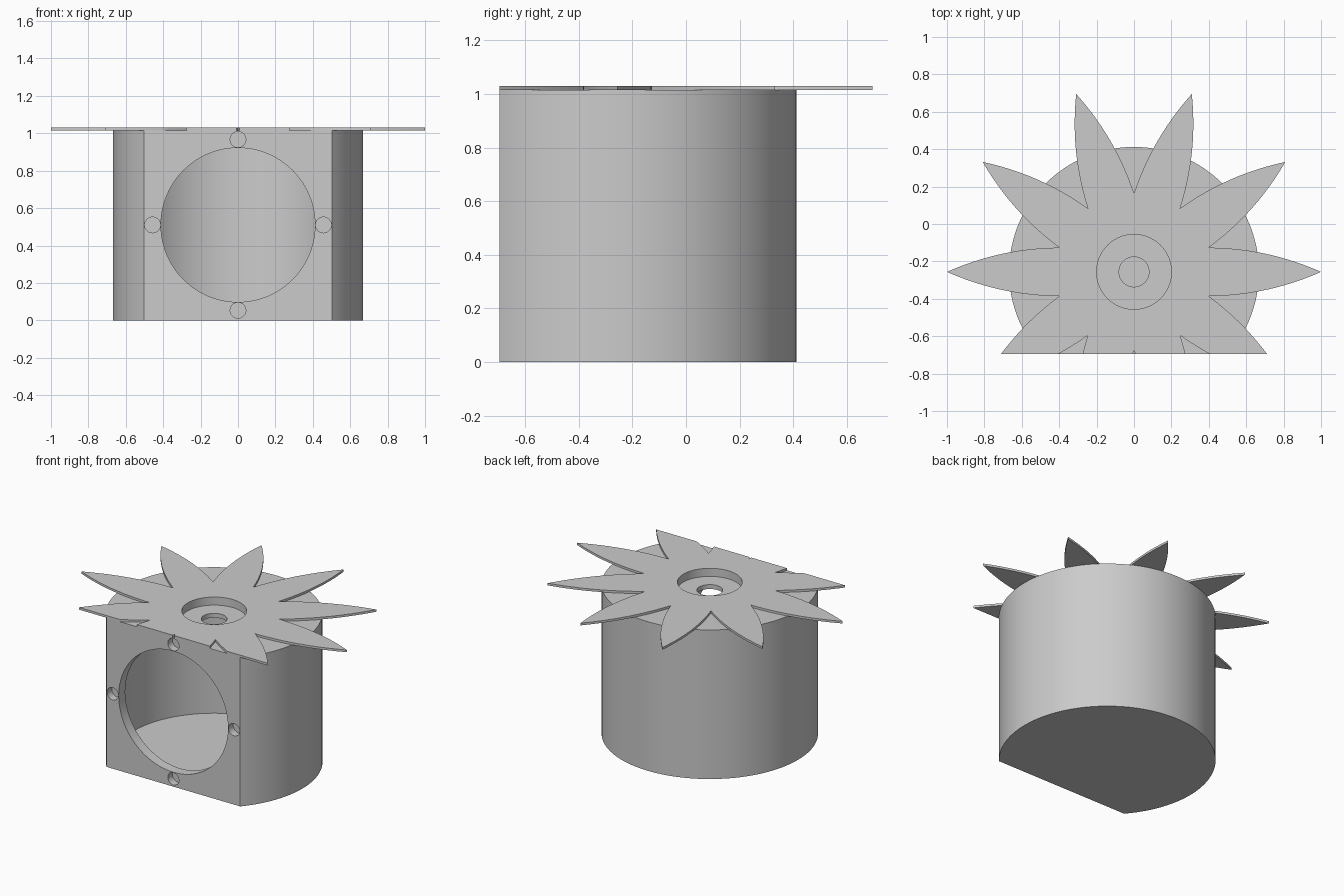
import bpy, bmesh, math
from mathutils import Vector, Matrix

cube = bpy.data.objects.get("Cube")
if cube:
    bpy.data.objects.remove(cube, do_unlink=True)

CY = -0.256        # axis of the round body
FRONT = -0.695     # flat front plane
TOP = 1.015        # top of the body
PLATE = 1.03       # top of the petal plate

grey = bpy.data.materials.new("plain grey")
grey.use_nodes = True
grey.diffuse_color = (0.6, 0.6, 0.6, 1)
grey.node_tree.nodes["Principled BSDF"].inputs["Base Color"].default_value = (0.6, 0.6, 0.6, 1)


def prism(name, outline, z0, z1):
    """Extrude a flat outline from z0 to z1."""
    bm = bmesh.new()
    face = bm.faces.new([bm.verts.new((x, y, z0)) for x, y in outline])
    up = bmesh.ops.extrude_face_region(bm, geom=[face])["geom"]
    bmesh.ops.translate(bm, vec=(0, 0, z1 - z0),
                        verts=[g for g in up if isinstance(g, bmesh.types.BMVert)])
    bmesh.ops.recalc_face_normals(bm, faces=bm.faces)
    mesh = bpy.data.meshes.new(name)
    bm.to_mesh(mesh)
    bm.free()
    obj = bpy.data.objects.new(name, mesh)
    bpy.context.collection.objects.link(obj)
    mesh.materials.append(grey)
    return obj


def circle(r, n=64, cx=0.0, cy=0.0):
    return [(cx + r * math.cos(math.tau * i / n), cy + r * math.sin(math.tau * i / n))
            for i in range(n)]


def d_shape(r, flat_y, n=128):
    """Circle around the body axis, cut off by a flat front."""
    a = math.asin((flat_y - CY) / r)
    sweep = math.pi - 2 * a
    return [(r * math.cos(a + sweep * i / n), CY + r * math.sin(a + sweep * i / n))
            for i in range(n + 1)]


def front_bore(r, x, z, depth, n):
    """Round cutter that enters the front face."""
    obj = prism("bore_cutter", circle(r, n), -0.05, depth)
    obj.data.transform(Matrix.Translation((x, FRONT, z)) @ Matrix.Rotation(-math.pi / 2, 4, 'X'))
    return obj


def cut(obj, cutter):
    cutter.hide_render = True
    mod = obj.modifiers.new("cut", 'BOOLEAN')
    mod.operation, mod.solver, mod.object = 'DIFFERENCE', 'EXACT', cutter
    bpy.ops.object.select_all(action='DESELECT')
    bpy.context.view_layer.objects.active = obj
    obj.select_set(True)
    bpy.ops.object.modifier_apply(modifier=mod.name)
    bpy.data.objects.remove(cutter, do_unlink=True)


# Hollow body with a flat front
body = prism("body", d_shape(0.668, FRONT), 0, TOP)
cut(body, prism("cavity_cutter", d_shape(0.605, FRONT + 0.07), 0.05, 0.945))
cut(body, front_bore(0.412, 0, 0.51, 0.2, 96))

# Four blind screw holes around the opening
for x, z in ((0.457, 0.51), (-0.457, 0.51), (0, 0.967), (0, 0.053)):
    cut(body, front_bore(0.042, x, z, 0.05, 32))

# Petal plate: ten pointed petals with bowed sides
tip, valley = Vector((1, 0)), Vector((0.42 * math.cos(math.pi / 10), 0.42 * math.sin(math.pi / 10)))
chord = tip - valley
normal = Vector((-chord.y, chord.x)).normalized()
STEPS, BOW = 12, 0.032
side = [valley + chord * (i / STEPS) + normal * (4 * BOW * (i / STEPS) * (1 - i / STEPS))
        for i in range(STEPS + 1)]
petal = [Vector((p.x, -p.y)) for p in side[:-1]] + side[:0:-1]
outline = []
for k in range(10):
    turn = Matrix.Rotation(math.tau * k / 10, 2)
    outline += [(q.x, q.y + CY) for q in (turn @ p for p in petal)]
plate = prism("petal_plate", outline, TOP, PLATE)
cut(plate, prism("front_trim_cutter", [(-2, -2), (2, -2), (2, FRONT), (-2, FRONT)], 0.9, 1.2))

# Stepped hole in the top
for obj in (plate, body):
    cut(obj, prism("recess_cutter", circle(0.2, 64, 0, CY), 0.975, 1.2))
cut(body, prism("shaft_cutter", circle(0.08, 48, 0, CY), 0.8, 1.2))

# Smooth round walls, sharp edges
for obj in (body, plate):
    bpy.ops.object.select_all(action='DESELECT')
    bpy.context.view_layer.objects.active = obj
    obj.select_set(True)
    bpy.ops.object.shade_smooth_by_angle(angle=math.radians(30))
